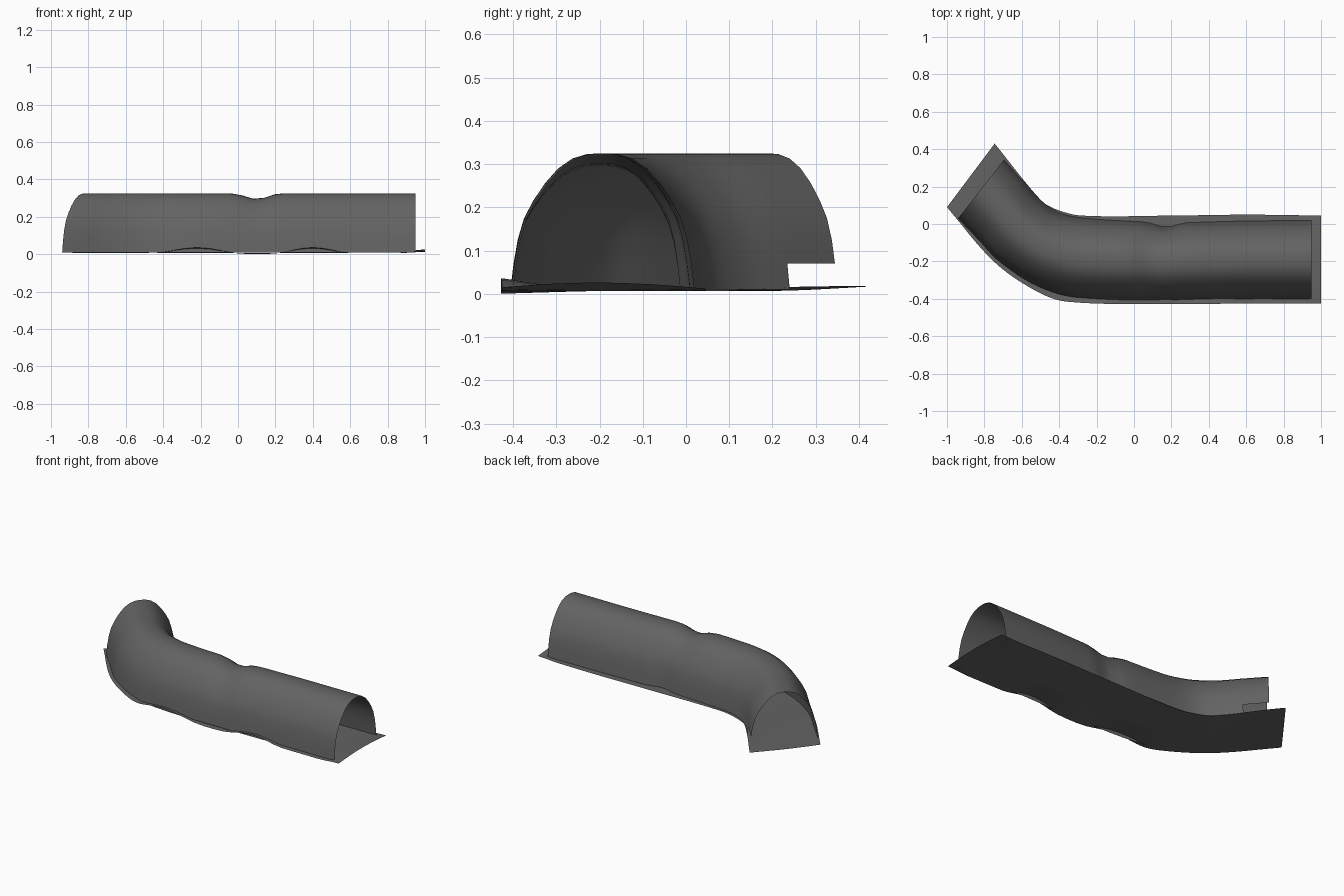
import bpy, math
from mathutils import Vector

if "Cube" in bpy.data.objects:
    bpy.data.objects.remove(bpy.data.objects["Cube"])

grey = bpy.data.materials.new("dark grey")
grey.diffuse_color = (0.125, 0.125, 0.125, 1)
grey.use_nodes = True
grey.node_tree.nodes["Principled BSDF"].inputs["Base Color"].default_value = grey.diffuse_color
STEPS = 8


def spline(points, tension=0.5):
    """Sample a Catmull-Rom curve through 2D points."""
    p = [Vector(q) for q in points]
    p = [2 * p[0] - p[1]] + p + [2 * p[-1] - p[-2]]
    out = []
    for i in range(1, len(p) - 2):
        a, b, c, d = p[i - 1:i + 3]
        # tangents limited by segment length keep long spans from overshooting
        length = (c - b).length
        m1 = (c - a).normalized() * length
        m2 = (d - b).normalized() * length
        for k in range(STEPS):
            t = k / STEPS
            out.append((2*t**3 - 3*t*t + 1) * b + (t**3 - 2*t*t + t) * m1
                       + (3*t*t - 2*t**3) * c + (t**3 - t*t) * m2)
    return out + [p[-2]]


def make_grid(name, rows, skip=lambda i, j: False):
    """Skin a grid of rows of points."""
    n = len(rows[0])
    verts = [v for r in rows for v in r]
    faces = [(i*n + j, (i+1)*n + j, (i+1)*n + j + 1, i*n + j + 1)
             for i in range(len(rows) - 1) for j in range(n - 1) if not skip(i, j)]
    mesh = bpy.data.meshes.new(name)
    mesh.from_pydata(verts, [], faces)
    mesh.materials.append(grey)
    mesh.validate()
    ob = bpy.data.objects.new(name, mesh)
    bpy.context.collection.objects.link(ob)
    bpy.ops.object.select_all(action='DESELECT')
    bpy.context.view_layer.objects.active = ob
    ob.select_set(True)
    bpy.ops.object.shade_smooth_by_angle(angle=math.radians(40))
    return ob


def bump(x, centre, width):
    d = abs(x - centre) / width
    return 0.5 + 0.5 * math.cos(math.pi * d) if d < 1 else 0.0


# arched tunnel shell, lofted between an outer and an inner rail
outer = spline([(0.95, -0.40), (0.55, -0.40), (0.2, -0.405), (-0.3, -0.395), (-0.52, -0.33),
                (-0.72, -0.2), (-0.83, -0.085), (-0.94, 0.03)])
inner = spline([(0.95, 0.02), (0.55, 0.015), (0.2, 0.008), (-0.25, 0.03), (-0.4, 0.06),
                (-0.5, 0.13), (-0.595, 0.24), (-0.69, 0.35)])
half = [(1.0, 0.01), (0.965, 0.07), (0.92, 0.125), (0.85, 0.175), (0.75, 0.215),
        (0.62, 0.255), (0.47, 0.29), (0.31, 0.313), (0.15, 0.323)]
profile = [(-u, z) for u, z in half] + [(0, 0.325)] + half[::-1]
rows = []
for o, q in zip(outer, inner):
    row = []
    for u, z in profile:
        p = o.lerp(q, (u + 1) / 2)
        dent = bump(p.x, 0.1, 0.13) * z / 0.325 * 0.03
        side = bump(p.x, 0.17, 0.12) * max(u, 0) * 0.025
        row.append((p.x, p.y - side, z - dent))
    rows.append(row)
# notch low on the inner wall at the far end
last = len(rows) - 1 - STEPS
make_grid("tunnel_shell", rows, lambda i, j: i >= last and j == len(profile) - 2)

# thin rippled floor sheet, a little wider and longer than the shell
f_out = spline([(1.0, -0.425), (0.6, -0.425), (0.2, -0.428), (-0.36, -0.415), (-0.53, -0.355),
                (-0.75, -0.2), (-1.0, 0.09)])
f_in = spline([(1.0, 0.045), (0.6, 0.05), (0.2, 0.045), (-0.28, 0.045), (-0.42, 0.08),
               (-0.5, 0.13), (-0.745, 0.43)])
rows = []
for o, q in zip(f_out, f_in):
    row = []
    for k in range(13):
        t = k / 12
        p = o.lerp(q, t)
        edge = max(0, 1 - 2.5 * t)
        z = 0.006 + 0.03 * edge * (bump(p.x, -0.22, 0.25) + bump(p.x, 0.4, 0.22))
        z += 0.02 * bump(p.x, 1.0, 0.15) * math.sin(math.pi * (0.15 + 0.75 * t))
        z += 0.012 * bump(p.x, -0.7, 0.3) * t
        z -= 0.006 * bump(p.x, 0.1, 0.2) * edge
        row.append((p.x, p.y, z))
    rows.append(row)
make_grid("floor_sheet", rows)
